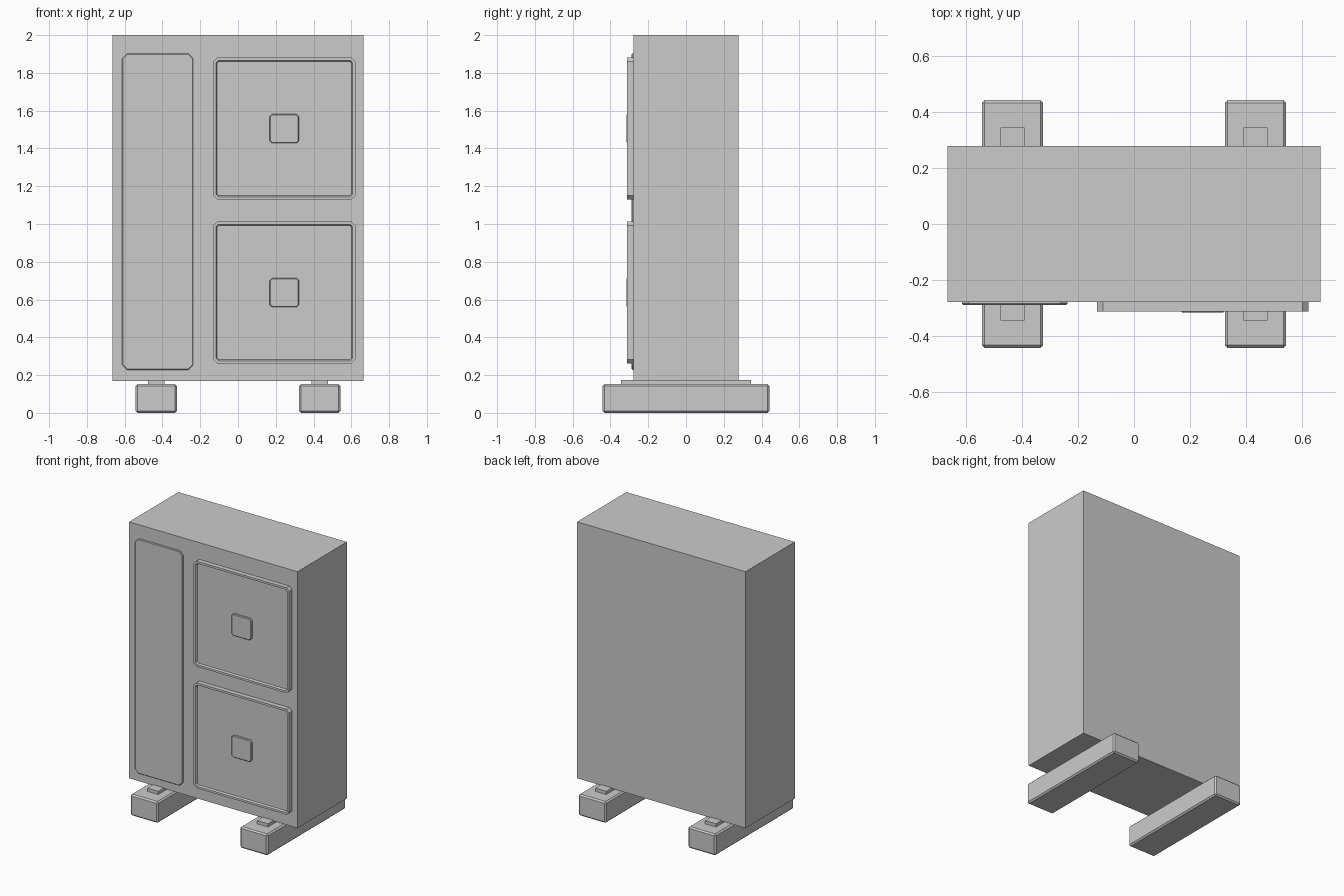
import bpy, bmesh

if "Cube" in bpy.data.objects:
    bpy.data.objects.remove(bpy.data.objects["Cube"])

BODY_FRONT = -0.278


def box(name, x, y, z, bevel=0.0):
    """Axis-aligned box from (min, max) ranges, with optional chamfer."""
    bm = bmesh.new()
    bmesh.ops.create_cube(bm, size=1)
    for v in bm.verts:
        v.co = [(lo + hi) / 2 + c * (hi - lo) for c, (lo, hi) in zip(v.co, (x, y, z))]
    if bevel:
        bmesh.ops.bevel(bm, geom=bm.edges[:], offset=bevel, segments=1,
                        profile=0.5, affect='EDGES')
    return finish(name, bm)


def finish(name, bm):
    bmesh.ops.recalc_face_normals(bm, faces=bm.faces[:])
    me = bpy.data.meshes.new(name)
    bm.to_mesh(me)
    bm.free()
    ob = bpy.data.objects.new(name, me)
    bpy.context.collection.objects.link(ob)
    return ob


def plate(name, cx, cz, layers):
    """Chamfered-corner plate lofted along y; layers = (half_x, half_z, corner, y)."""
    bm = bmesh.new()
    rings = []
    for hx, hz, c, y in layers:
        pts = [(hx, hz - c), (hx - c, hz), (c - hx, hz), (-hx, hz - c),
               (-hx, c - hz), (c - hx, -hz), (hx - c, -hz), (hx, c - hz)]
        rings.append([bm.verts.new((cx + px, y, cz + pz)) for px, pz in pts])
    for a, b in zip(rings, rings[1:]):
        for i in range(8):
            j = (i + 1) % 8
            bm.faces.new((a[i], a[j], b[j], b[i]))
    bm.faces.new(rings[0])
    bm.faces.new(rings[-1])
    return finish(name, bm)


# Cabinet
box("cabinet_body", (-0.665, 0.665), (-0.278, 0.278), (0.17, 2.0))

# Ground rails with spacer pads
for side, s in (("left", -1), ("right", 1)):
    cx = s * 0.433
    box(f"{side}_foot_rail", (cx - 0.109, cx + 0.109), (-0.442, 0.442), (0.0, 0.152), 0.01)
    box(f"{side}_foot_pad", (cx - 0.043, cx + 0.043), (-0.343, 0.343), (0.145, 0.175))

# Tall service panel on the left
plate("service_panel", -0.425, 1.065,
      [(0.188, 0.837, 0.025, BODY_FRONT + 0.01),
       (0.188, 0.837, 0.025, -0.284),
       (0.184, 0.833, 0.023, -0.288)])

# Two square fan guards with raised rims and central hubs
for label, cz in (("upper", 1.505), ("lower", 0.637)):
    cx = 0.245
    plate(f"{label}_fan_guard", cx, cz,
          [(0.376, 0.376, 0.021, BODY_FRONT + 0.01),
           (0.376, 0.376, 0.021, -0.312),
           (0.361, 0.361, 0.012, -0.312),
           (0.355, 0.355, 0.009, -0.299)])
    plate(f"{label}_fan_hub", cx, cz,
          [(0.077, 0.077, 0.012, -0.295),
           (0.077, 0.077, 0.012, -0.311),
           (0.073, 0.073, 0.010, -0.315)])
